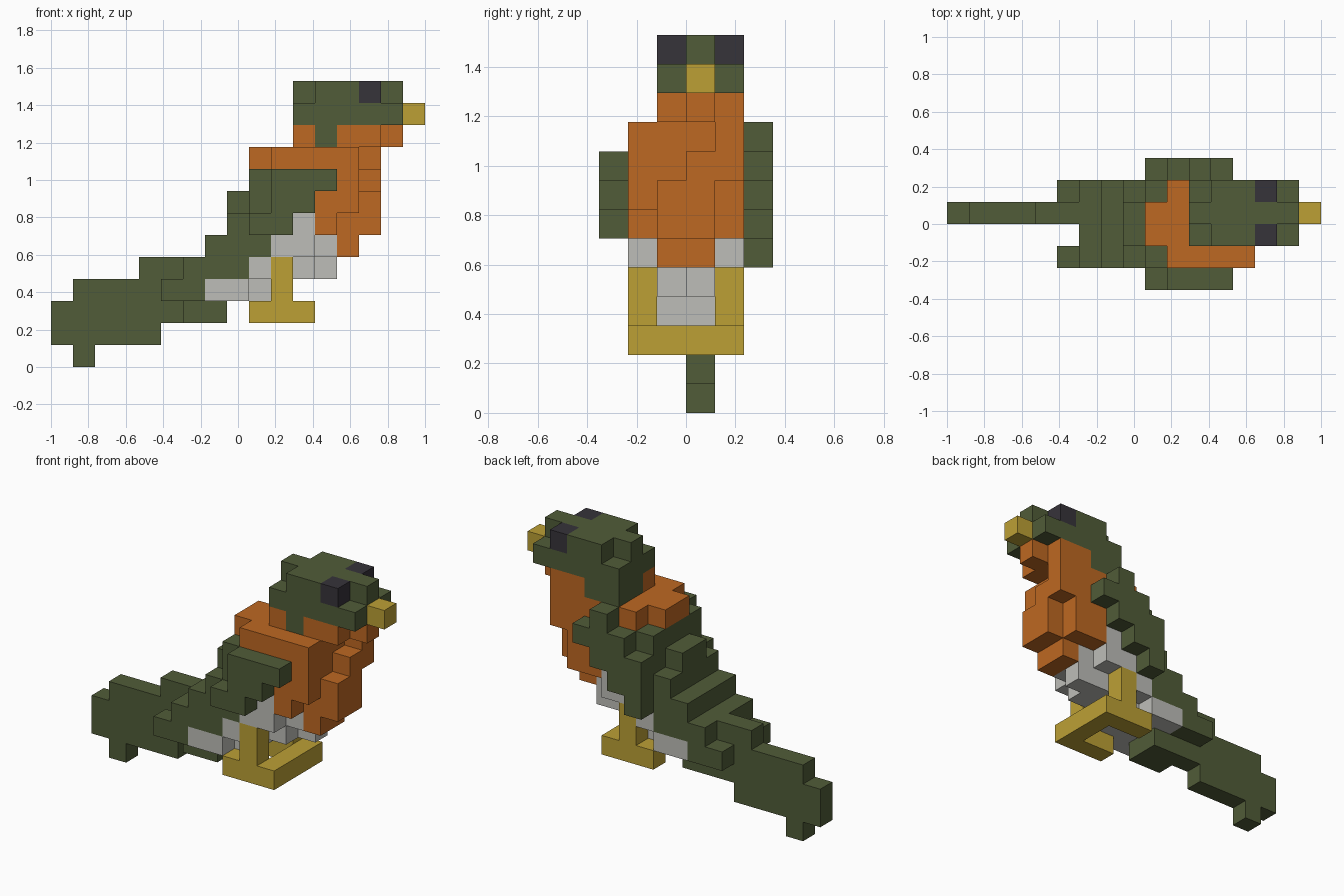
import bpy, bmesh
from mathutils import Vector

cube = bpy.data.objects.get("Cube")
if cube:
    bpy.data.objects.remove(cube, do_unlink=True)

U = 2 / 17  # edge of one block


def material(name, rgb):
    m = bpy.data.materials.new(name)
    m.use_nodes = True
    m.diffuse_color = (*rgb, 1)
    m.node_tree.nodes["Principled BSDF"].inputs["Base Color"].default_value = (*rgb, 1)
    return m


green = material("olive green", (0.082, 0.107, 0.040))
orange = material("orange", (0.515, 0.138, 0.016))
yellow = material("mustard yellow", (0.503, 0.352, 0.036))
grey = material("light grey", (0.515, 0.515, 0.485))
dark = material("charcoal", (0.037, 0.033, 0.042))

cells = {}  # block -> part name; a later part replaces an earlier one
parts = {}


def part(name, mat, *boxes):
    """Claim blocks; each box is x0, x1, y0, y1, z0, z1 in block units."""
    parts[name] = mat
    for x0, x1, y0, y1, z0, z1 in boxes:
        for x in range(x0, x1):
            for y in range(y0, y1):
                for z in range(z0, z1):
                    cells[x, y, z] = name


# Tail, one block wide, rising towards the body
part("tail", green,
     (1, 2, 3, 4, 0, 1), (0, 5, 3, 4, 1, 2), (0, 8, 3, 4, 2, 3),
     (1, 7, 3, 4, 3, 4), (4, 7, 3, 4, 4, 5), (6, 8, 2, 4, 2, 3))

# Stepped back
part("back", green,
     (5, 7, 1, 2, 3, 4), (5, 7, 4, 5, 3, 4), (6, 7, 2, 4, 3, 4),
     (6, 9, 1, 5, 4, 5), (7, 10, 1, 5, 5, 6), (8, 11, 1, 5, 6, 7),
     (8, 9, 2, 4, 7, 8), (9, 11, 1, 5, 7, 9))

# Pale belly
part("belly", grey,
     (7, 9, 1, 5, 3, 4), (9, 10, 2, 4, 3, 4), (9, 10, 1, 5, 4, 5),
     (10, 12, 2, 4, 4, 5), (12, 13, 3, 4, 4, 5),
     (10, 12, 1, 5, 5, 6), (12, 13, 2, 4, 5, 6), (11, 12, 1, 5, 6, 7))

# Breast and collar
part("breast", orange,
     (13, 14, 2, 4, 5, 6),
     (12, 13, 1, 2, 6, 7), (12, 15, 2, 4, 6, 7), (12, 14, 4, 5, 6, 7),
     (11, 14, 1, 5, 7, 8), (14, 15, 2, 4, 7, 8),
     (11, 14, 1, 3, 8, 9), (11, 15, 3, 5, 8, 9))
part("collar", orange,
     (10, 14, 1, 5, 9, 10), (9, 10, 2, 4, 9, 10), (14, 15, 4, 5, 9, 10))
part("throat", orange, (11, 15, 2, 5, 10, 11), (15, 16, 3, 4, 10, 11))

# Wings
part("right_wing", green,
     (9, 11, 0, 1, 6, 7), (10, 12, 0, 1, 7, 8), (10, 13, 0, 1, 8, 9))
part("left_wing", green,
     (9, 10, 5, 6, 5, 6), (9, 11, 5, 6, 6, 7), (9, 12, 5, 6, 7, 8),
     (10, 13, 5, 6, 8, 9), (11, 12, 5, 6, 9, 10))

# Head, eyes and beak
part("nape", green, (12, 13, 2, 5, 10, 11), (11, 13, 3, 5, 10, 11))
part("head", green,
     (11, 16, 2, 5, 11, 12), (11, 16, 3, 4, 12, 13), (12, 14, 2, 5, 12, 13))
part("eyes", dark, (14, 15, 2, 3, 12, 13), (14, 15, 4, 5, 12, 13))
part("beak", yellow, (16, 17, 3, 4, 11, 12))

# Legs and feet
part("legs", yellow, *[(10, 11, y, y + 1, 3, 5) for y in (1, 4)])
part("feet", yellow,
     (9, 12, 1, 2, 2, 3), (9, 12, 4, 5, 2, 3), (11, 12, 2, 4, 2, 3))


def build(name, mat):
    """Make the outer faces of one part's blocks."""
    bm = bmesh.new()
    for cell, owner in cells.items():
        if owner != name:
            continue
        for axis in range(3):
            for side in (-1, 1):
                n = Vector((0, 0, 0))
                n[axis] = side
                c = Vector(cell)
                if tuple(int(v) for v in c + n) in cells:
                    continue
                a, b = Vector((0, 0, 0)), Vector((0, 0, 0))
                a[(axis + 1) % 3] = 0.5 * side
                b[(axis + 2) % 3] = 0.5
                mid = c + Vector((0.5, 0.5, 0.5)) + n * 0.5
                quad = (mid - a - b, mid + a - b, mid + a + b, mid - a + b)
                bm.faces.new([bm.verts.new(
                    ((p.x - 8.5) * U, (p.y - 3) * U, p.z * U)) for p in quad])
    bmesh.ops.remove_doubles(bm, verts=bm.verts, dist=0.001)
    bmesh.ops.dissolve_limit(bm, angle_limit=0.01, verts=bm.verts, edges=bm.edges)
    mesh = bpy.data.meshes.new(name)
    bm.to_mesh(mesh)
    bm.free()
    mesh.materials.append(mat)
    bpy.context.collection.objects.link(bpy.data.objects.new(name, mesh))


for part_name, part_mat in parts.items():
    build(part_name, part_mat)
